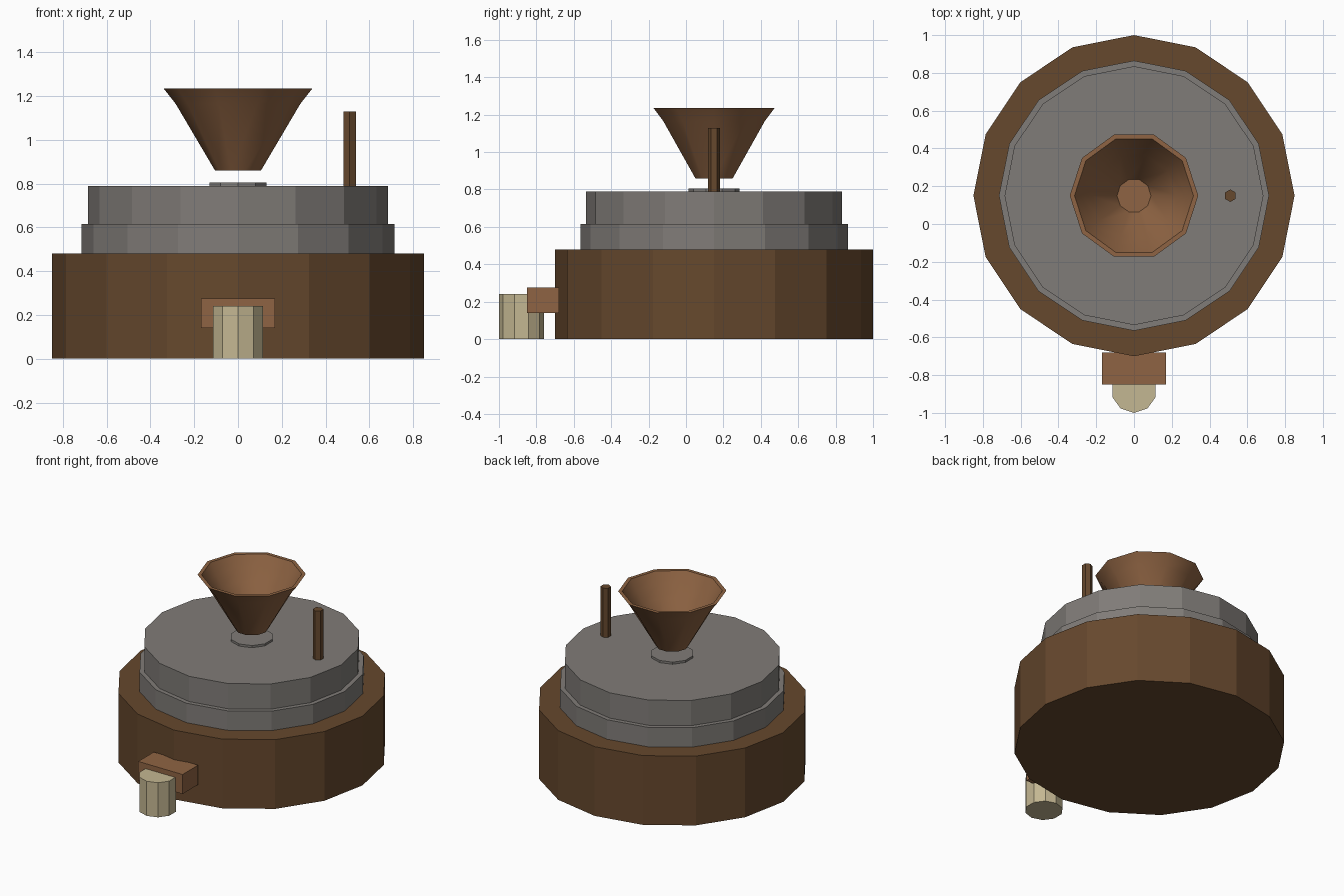
import bpy, bmesh, math

if "Cube" in bpy.data.objects:
    bpy.data.objects.remove(bpy.data.objects["Cube"])


def material(name, r, g, b):
    """Make a flat material from 0-255 sRGB values."""
    def lin(c):
        c /= 255
        return c / 12.92 if c < 0.04045 else ((c + 0.055) / 1.055) ** 2.4
    m = bpy.data.materials.new(name)
    m.diffuse_color = (lin(r), lin(g), lin(b), 1)
    m.use_nodes = True
    m.node_tree.nodes["Principled BSDF"].inputs["Base Color"].default_value = m.diffuse_color
    return m


dark_wood = material("dark wood", 102, 72, 45)
light_wood = material("light wood", 143, 100, 67)
stone = material("grey stone", 128, 124, 120)
sackcloth = material("cream sackcloth", 196, 183, 146)


def finish(bm, name, mat, location):
    bmesh.ops.recalc_face_normals(bm, faces=bm.faces)
    me = bpy.data.meshes.new(name)
    bm.to_mesh(me)
    bm.free()
    me.materials.append(mat)
    ob = bpy.data.objects.new(name, me)
    ob.location = location
    bpy.context.collection.objects.link(ob)
    return ob


def lathe(name, mat, x, y, sides, profile, start=90):
    """Stack rings of (radius, z), closed by a cap at both ends."""
    bm = bmesh.new()
    rings = []
    for r, z in profile:
        angles = [math.radians(start + 360 * i / sides) for i in range(sides)]
        rings.append([bm.verts.new((r * math.cos(a), r * math.sin(a), z)) for a in angles])
    for a, b in zip(rings, rings[1:]):
        for i in range(sides):
            j = (i + 1) % sides
            bm.faces.new((a[i], a[j], b[j], b[i]))
    bm.faces.new(rings[0])
    bm.faces.new(rings[-1])
    return finish(bm, name, mat, (x, y, 0))


def box(name, mat, lo, hi):
    bm = bmesh.new()
    bmesh.ops.create_cube(bm, size=1)
    bmesh.ops.scale(bm, verts=bm.verts, vec=[h - l for l, h in zip(lo, hi)])
    return finish(bm, name, mat, [(l + h) / 2 for l, h in zip(lo, hi)])


AXIS = 0.15  # the mill's vertical axis sits behind the origin

# wooden tub and the two millstones
lathe("tub", dark_wood, 0, AXIS, 16, [(0.85, 0), (0.85, 0.48)])
lathe("bed_stone", stone, 0, AXIS, 16, [(0.715, 0.47), (0.715, 0.615)])
lathe("runner_stone", stone, 0, AXIS, 16, [(0.685, 0.61), (0.685, 0.79)])
lathe("stone_eye", stone, 0, AXIS, 10, [(0.137, 0.78), (0.137, 0.805)])

# turning handle
lathe("handle", dark_wood, 0.51, AXIS, 6, [(0.033, 0.78), (0.033, 1.13)])

# hollow hopper: outside wall, flared lip, then down the inside
hopper = lathe("hopper", light_wood, 0, AXIS, 10,
               [(0.105, 0.86), (0.285, 1.165), (0.34, 1.235),
                (0.315, 1.235), (0.275, 1.165), (0.222, 1.085), (0.09, 0.88)], start=0)
bpy.context.view_layer.objects.active = hopper
hopper.select_set(True)
bpy.ops.object.shade_smooth_by_angle(angle=math.radians(40))

# flour spout and the sack below it
box("spout", light_wood, (-0.17, -0.85, 0.14), (0.17, -0.68, 0.275))
lathe("sack", sackcloth, 0, -0.88, 10, [(0.12, 0), (0.12, 0.24)])
